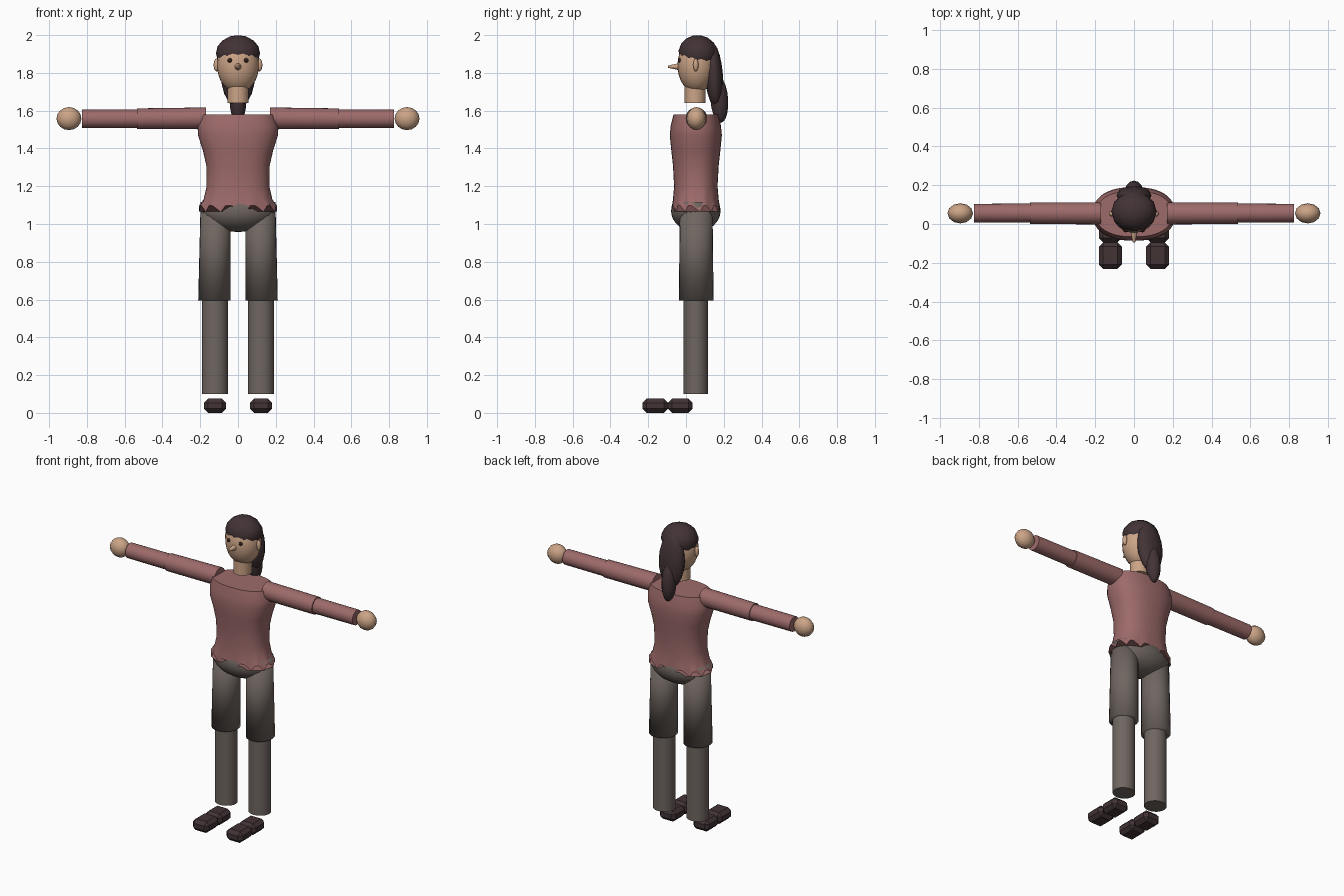
import bpy, bmesh, math
from mathutils import Matrix, Vector

cube = bpy.data.objects.get("Cube")
if cube:
    bpy.data.objects.remove(cube, do_unlink=True)


def material(name, rgb):
    m = bpy.data.materials.new(name)
    m.use_nodes = True
    m.diffuse_color = (*rgb, 1)
    m.node_tree.nodes["Principled BSDF"].inputs["Base Color"].default_value = (*rgb, 1)
    return m


SKIN = material("skin", (0.60, 0.37, 0.24))
SHIRT = material("dusty rose shirt", (0.34, 0.145, 0.145))
TROUSERS = material("grey trousers", (0.16, 0.132, 0.118))
HAIR = material("dark hair", (0.055, 0.033, 0.036))
SHOES = material("dark shoes", (0.055, 0.033, 0.036))
EYES = material("dark eyes", (0.03, 0.012, 0.01))

CY = 0.052  # depth of the body's centre line


def finish(name, bm, mat, angle=40):
    bmesh.ops.recalc_face_normals(bm, faces=bm.faces)
    me = bpy.data.meshes.new(name)
    bm.to_mesh(me)
    bm.free()
    me.materials.append(mat)
    ob = bpy.data.objects.new(name, me)
    bpy.context.collection.objects.link(ob)
    if angle:
        bpy.ops.object.select_all(action='DESELECT')
        bpy.context.view_layer.objects.active = ob
        ob.select_set(True)
        bpy.ops.object.shade_smooth_by_angle(angle=math.radians(angle))
    return ob


def ellipsoid(name, centre, radii, mat, tilt=0, seg=16, rings=10):
    bm = bmesh.new()
    bmesh.ops.create_uvsphere(bm, u_segments=seg, v_segments=rings, radius=1)
    bm.transform(Matrix.Translation(centre) @ Matrix.Rotation(math.radians(tilt), 4, 'X')
                 @ Matrix.Diagonal((*radii, 1)))
    return finish(name, bm, mat, 60)


def tube(name, start, end, r1, r2, mat, squash=1, angle=40):
    """Capped cylinder or cone between two points; squash scales its depth."""
    a, b = Vector(start), Vector(end)
    bm = bmesh.new()
    bmesh.ops.create_cone(bm, cap_ends=True, segments=24, radius1=r1, radius2=r2,
                          depth=(b - a).length)
    bm.transform(Matrix.Translation((a + b) / 2)
                 @ (b - a).to_track_quat('Z', 'Y').to_matrix().to_4x4()
                 @ Matrix.Diagonal((1, squash, 1, 1)))
    return finish(name, bm, mat, angle)


def shoe_block(name, centre, size):
    bm = bmesh.new()
    bmesh.ops.create_cube(bm, size=1)
    bm.transform(Matrix.Translation(centre) @ Matrix.Diagonal((*size, 1)))
    bmesh.ops.bevel(bm, geom=bm.edges[:], offset=0.022, segments=1, affect='EDGES')
    return finish(name, bm, SHOES, 0)


# Shirt: lofted rings (z, half width, half depth) with a toothed hem
def shirt():
    rings = [(1.08, 0.207, 0.127), (1.13, 0.182, 0.121), (1.20, 0.166, 0.115),
             (1.31, 0.168, 0.121), (1.39, 0.186, 0.130), (1.47, 0.212, 0.138),
             (1.52, 0.214, 0.133), (1.58, 0.195, 0.118)]
    n = 48
    bm = bmesh.new()
    loops = []
    for k, (z, rx, ry) in enumerate(rings):
        loop = []
        for i in range(n):
            t = 2 * math.pi * i / n
            c, s = math.cos(t), math.sin(t)
            x = rx * math.copysign(abs(c) ** 0.85, c)
            y = ry * math.copysign(abs(s) ** 0.85, s)
            drop = (0.015 if i % 4 < 2 else -0.018) if k == 0 else 0
            loop.append(bm.verts.new((x, y + CY, z - drop)))
        loops.append(loop)
    for lo, hi in zip(loops, loops[1:]):
        for i in range(n):
            j = (i + 1) % n
            bm.faces.new((lo[i], lo[j], hi[j], hi[i]))
    bm.faces.new(loops[-1])
    bm.faces.new(loops[0])
    finish("shirt", bm, SHIRT, 50)


shirt()
ellipsoid("hips", (0, CY, 1.07), (0.2, 0.131, 0.112), TROUSERS, seg=32, rings=16)

# Head and hair
tube("neck", (0, 0.048, 1.64), (0, 0.048, 1.74), 0.056, 0.056, SKIN)
ellipsoid("head", (0, 0.056, 1.84), (0.111, 0.101, 0.145), SKIN, seg=24, rings=16)
ellipsoid("hair_cap", (0, 0.064, 1.904), (0.117, 0.104, 0.096), HAIR, tilt=-8, seg=12, rings=8)
ellipsoid("ponytail_upper", (0, 0.147, 1.79), (0.09, 0.048, 0.172), HAIR, tilt=4, seg=12, rings=10)
ellipsoid("ponytail_lower", (0, 0.176, 1.66), (0.045, 0.047, 0.125), HAIR, tilt=4, seg=12, rings=10)
tube("nose", (0, -0.03, 1.833), (0, -0.095, 1.833), 0.02, 0.006, SKIN)

# Mirrored parts
for side, s in (("left", 1), ("right", -1)):
    ellipsoid(side + "_ear", (s * 0.114, 0.052, 1.842), (0.015, 0.014, 0.034), SKIN, seg=12, rings=8)
    ellipsoid(side + "_eye", (s * 0.043, -0.033, 1.866), (0.013, 0.01, 0.012), EYES, seg=12, rings=8)
    tube(side + "_upper_arm", (s * 0.17, 0.055, 1.56), (s * 0.535, 0.055, 1.557),
         0.057, 0.055, SHIRT)
    tube(side + "_forearm", (s * 0.53, 0.056, 1.557), (s * 0.825, 0.056, 1.557),
         0.049, 0.048, SHIRT)
    ellipsoid(side + "_hand", (s * 0.895, 0.055, 1.558), (0.066, 0.052, 0.061), SKIN, seg=12, rings=8)
    tube(side + "_thigh", (s * 0.125, CY + 0.002, 0.595), (s * 0.118, CY + 0.002, 1.115),
         0.092, 0.086, TROUSERS, squash=0.93, angle=180)
    tube(side + "_shin", (s * 0.122, CY, 0.1), (s * 0.122, CY, 0.61),
         0.069, 0.069, TROUSERS, squash=0.94)
    shoe_block(side + "_shoe_heel", (s * 0.122, -0.03, 0.0375), (0.118, 0.13, 0.075))
    shoe_block(side + "_shoe_toe", (s * 0.122, -0.163, 0.0375), (0.118, 0.136, 0.075))
